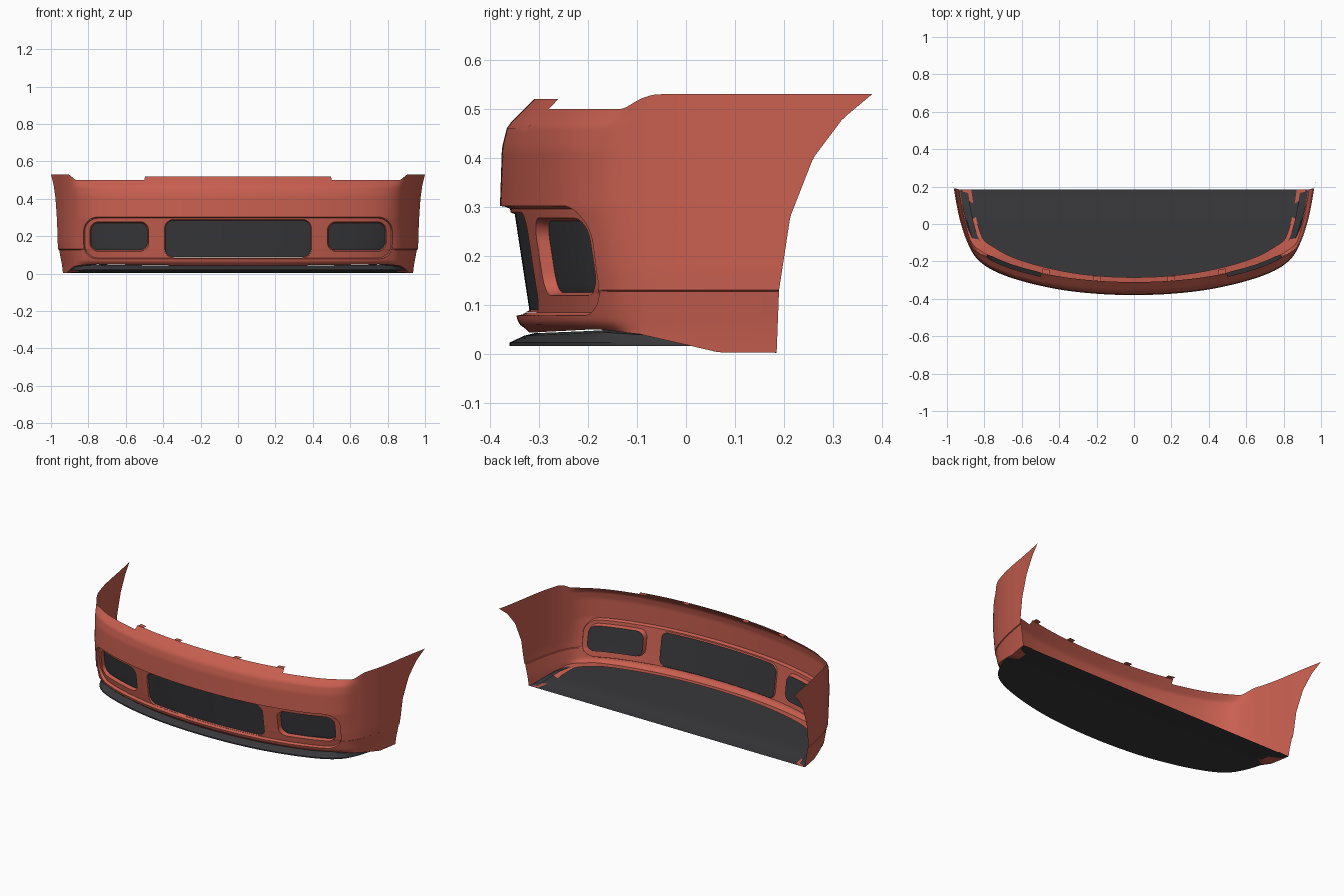
import bpy, bmesh, math
from mathutils import Vector

if "Cube" in bpy.data.objects:
    bpy.data.objects.remove(bpy.data.objects["Cube"])

def material(name, col):
    m = bpy.data.materials.new(name)
    m.diffuse_color = (*col, 1)
    m.use_nodes = True
    m.node_tree.nodes["Principled BSDF"].inputs["Base Color"].default_value = m.diffuse_color
    return m

PAINT = material("red_paint", (0.58, 0.115, 0.08))
DARK = material("dark_plastic", (0.04, 0.04, 0.045))

def lerp_table(tab, v):
    if v <= tab[0][0]:
        return tab[0][1]
    for (a, p), (b, q) in zip(tab, tab[1:]):
        if v <= b:
            return p + (q - p) * (v - a) / (b - a)
    return tab[-1][1]

def smooth(a, b, v):
    k = min(max((v - a) / (b - a), 0), 1)
    return k * k * (3 - 2 * k)

def solve(fn, target, hi):
    lo = 0.0
    for _ in range(26):
        mid = (lo + hi) / 2
        if fn(mid) < target:
            lo = mid
        else:
            hi = mid
    return (lo + hi) / 2

# Half plan curve of the bumper, and how it changes with height
PLAN = [(-.2, -.373), (0, -.38), (.2, -.373), (.4, -.35), (.6, -.305), (.75, -.25), (.84, -.185),
        (.89, -.10), (.925, 0), (.948, .1), (.965, .2), (.983, .3), (1, .38), (1.015, .46)]
N = len(PLAN) - 3
INSET = [(.045, .06), (.06, .04), (.07, .035), (.30, 0), (.42, .004), (.465, .015), (.5, .05), (.52, .07)]
WIDTH = [(0, .972), (.05, .978), (.127, .993), (.13, .998), (.17, 1)]
REAR = [(0, .185), (.13, .19), (.28, .213), (.4, .26), (.48, .32), (.53, .38)]
LOWER = [(-.38, .043), (-.2, .05), (0, .04), (.185, .003)]

def plan(t):
    i = min(int(t), N - 1)
    k = t - i
    a, b, c, d = (Vector(p) for p in PLAN[i:i + 4])
    return b + .5 * k * (c - a + k * (2*a - 5*b + 4*c - d + k * (3*(b - c) + d - a)))

def surf(t, z):
    p = plan(t)
    front = 1 - smooth(-.24, -.08, p.y)
    return Vector((p.x * lerp_table(WIDTH, z), p.y + lerp_table(INSET, z) * front, z))

def on_front(x, z, depth=0):
    t = solve(lambda t: plan(t).x * lerp_table(WIDTH, z), abs(x), N)
    p = surf(t, z)
    return Vector((x, p.y + depth, z))

# Rounded rectangles in the x-z plane: (cx, cz, half x, half z, radius)
RECESS = (0, .19, .825, .112, .075)
CENTRE = (0, .187, .392, .102, .045)
SIDE = (.635, .198, .157, .079, .045)

def shrink(r, d):
    return (r[0], r[1], r[2] - d, r[3] - d, r[4] - d * .5)

def sdf(r, x, z):
    qx, qz = abs(x - r[0]) - r[2] + r[4], abs(z - r[1]) - r[3] + r[4]
    return math.hypot(max(qx, 0), max(qz, 0)) + min(max(qx, qz), 0) - r[4]

def outline(r, n=10, m=30):
    cx, cz, hx, hz, rad = r
    pts = []
    for q, (sx, sz) in enumerate([(1, 1), (-1, 1), (-1, -1), (1, -1)]):
        for i in range(n + 1):
            a = math.pi / 2 * (q + i / n)
            pts.append((cx + sx*(hx - rad) + rad*math.cos(a), cz + sz*(hz - rad) + rad*math.sin(a)))
        if q in (0, 2):  # extra points along the long edges
            e = pts[-1]
            pts += [(e[0] - sx * 2 * (hx - rad) * i / m, e[1]) for i in range(1, m)]
    return pts

def finish(name, bm, mat, mirror=False):
    me = bpy.data.meshes.new(name)
    bmesh.ops.recalc_face_normals(bm, faces=bm.faces)
    bm.to_mesh(me)
    bm.free()
    me.materials.append(mat)
    ob = bpy.data.objects.new(name, me)
    bpy.context.collection.objects.link(ob)
    bpy.ops.object.select_all(action='DESELECT')
    ob.select_set(True)
    bpy.context.view_layer.objects.active = ob
    bpy.ops.object.shade_smooth_by_angle(angle=math.radians(32))
    if mirror:
        mod = ob.modifiers.new("mirror", 'MIRROR')
        mod.merge_threshold = .0005
    return ob

def skin(bm, rows, closed=False):
    vs = [[bm.verts.new(p) for p in r] for r in rows]
    for a, b in zip(vs, vs[1:]):
        n = len(a)
        for i in range(n if closed else n - 1):
            j = (i + 1) % n
            bm.faces.new((a[i], a[j], b[j], b[i]))

def trim(bm, f, depth):
    """Remove the region f > 0 and pull the cut edge onto the contour."""
    drop = [fc for fc in bm.faces if all(f(v.co.x, v.co.z) > 0 for v in fc.verts)]
    bmesh.ops.delete(bm, geom=drop, context='FACES')
    e = 1e-4
    for v in bm.verts:
        x, z = v.co.x, v.co.z
        if f(x, z) <= 0:
            continue
        for _ in range(3):
            d = f(x, z)
            gx, gz = (f(x + e, z) - f(x - e, z)) / (2*e), (f(x, z + e) - f(x, z - e)) / (2*e)
            g = max(gx * gx + gz * gz, .2)
            x, z = x - d * gx / g, z - d * gz / g
        v.co = on_front(x, z, depth)

def panel(name, x0, x1, z0, z1, nx, nz, f, depth, mat, mirror):
    bm = bmesh.new()
    skin(bm, [[on_front(x0 + (x1 - x0)*i/nx, z0 + (z1 - z0)*k/nz, depth) for i in range(nx + 1)]
              for k in range(nz + 1)])
    trim(bm, f, depth)
    return finish(name, bm, mat, mirror)

def wall(name, rings, mirror):
    bm = bmesh.new()
    skin(bm, [[on_front(x, z, d) for x, z in outline(r)] for r, d in rings], True)
    return finish(name, bm, PAINT, mirror)

# Painted fascia with cut recess and inward bottom flange
def top_height(p):
    if p.x < .48:
        return .52
    return .50 + .03 * smooth(-.17, -.10, p.y)

COLS = 110
FIXED = sorted([.075 + .011 * i for i in range(35)] + [.127, .13])
rows = [[] for _ in range(5 + len(FIXED) + 6)]
for c in range(COLS + 1):
    u = c / COLS
    base = plan(u * N * .93)
    zb, zt = lerp_table(LOWER, base.y), top_height(base)
    zs = [zb + (.075 - zb) * k / 4 for k in range(4)] + FIXED
    zs += [FIXED[-1] + (zt - FIXED[-1]) * k / 6 for k in range(1, 7)]
    for k, z in enumerate(zs):
        tend = solve(lambda t: plan(t).y, lerp_table(REAR, z), N)
        rows[k + 1].append(surf(u * tend, z))
    p = rows[1][-1]
    rows[0].append(Vector((p.x * .93, p.y + .035 * smooth(.1, -.25, p.y), p.z + .004)))
bm = bmesh.new()
skin(bm, rows)
trim(bm, lambda x, z: -sdf(RECESS, x, z), 0)
finish("bumper_fascia", bm, PAINT, True)

# Recessed intake surround with three openings
FLOOR = .02
inner = shrink(RECESS, .006)
panel("intake_surround", 0, .83, .075, .305, 130, 46,
      lambda x, z: max(sdf(inner, x, z), -sdf(CENTRE, x, z), -sdf(SIDE, x, z)), FLOOR, PAINT, True)
wall("recess_wall", [(RECESS, 0), (shrink(RECESS, .002), .012), (inner, FLOOR)], False)

# Opening walls and dark grilles
c_in, s_in = shrink(CENTRE, .004), shrink(SIDE, .006)
wall("centre_intake_wall", [(CENTRE, FLOOR), (c_in, .028)], False)
wall("side_intake_wall", [(SIDE, FLOOR), (shrink(SIDE, .002), .03), (s_in, .045)], True)
panel("centre_grille", 0, .395, .08, .295, 50, 30, lambda x, z: sdf(c_in, x, z), .028, DARK, True)
panel("side_grille", .47, .8, .115, .28, 46, 26, lambda x, z: sdf(s_in, x, z), .045, DARK, True)

# Small mounting tabs along the top edge
for i, x in enumerate((.2, .47)):
    bm = bmesh.new()
    skin(bm, [[on_front(x + dx, .519, d) for dx in (-.02, 0, .02)] for d in (-.002, .014, .026)])
    finish("top_tab_%d" % (i + 1), bm, PAINT, True)

# Dark splitter lip and flat undertray
tend = solve(lambda t: plan(t).y, .185, N)
lip = [[], [], [], [], []]
for c in range(71):
    p = plan(c / 70 * tend)
    w = 1 - smooth(-.3, -.05, p.y)
    zb = .016 - .014 * smooth(.0, .185, p.y)
    zt = lerp_table(LOWER, p.y)
    x, y = p.x * .968, p.y + .02 * w
    lip[0].append((x * .955, y + .05 * w, zt - .001))
    lip[1].append((x * .992, y + .03 * w, max(zt - .006, zb + .002)))
    lip[2].append((x, y, zb + .006 * (1 - smooth(.0, .185, p.y)) + .001))
    lip[3].append((x, y, zb))
    lip[4].append((0, y, zb))
bm = bmesh.new()
skin(bm, lip)
finish("splitter_and_undertray", bm, DARK, True)
